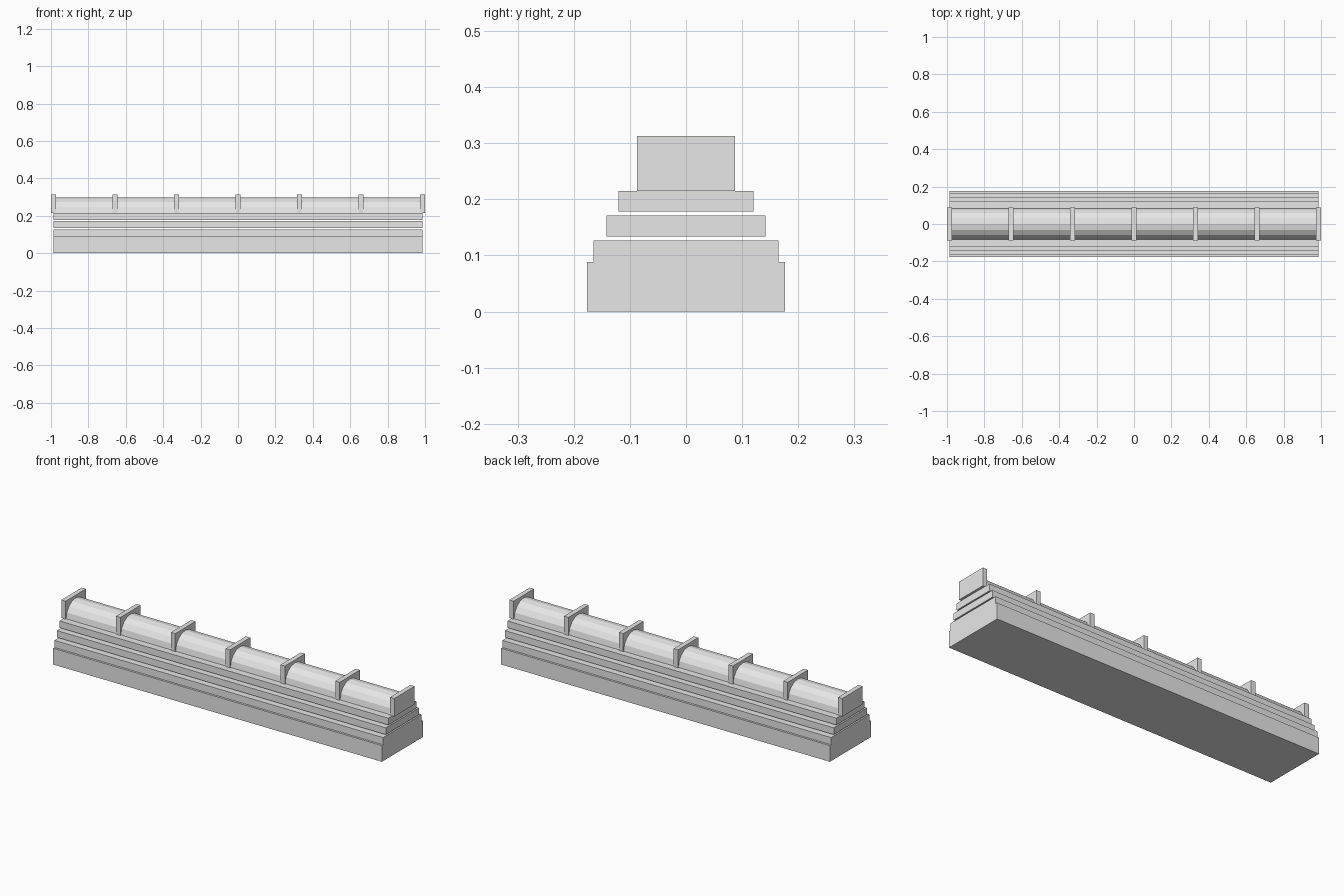
import bpy, bmesh, math

if "Cube" in bpy.data.objects:
    bpy.data.objects.remove(bpy.data.objects["Cube"])

# One plain grey for the whole model
grey = bpy.data.materials.new("light grey")
grey.diffuse_color = (0.8, 0.8, 0.8, 1)
grey.use_nodes = True
grey.node_tree.nodes["Principled BSDF"].inputs["Base Color"].default_value = grey.diffuse_color


def extrude_profile(name, profile, x0, x1):
    """Closed prism from a (y, z) profile running along x."""
    bm = bmesh.new()
    a = [bm.verts.new((x0, y, z)) for y, z in profile]
    b = [bm.verts.new((x1, y, z)) for y, z in profile]
    n = len(profile)
    bm.faces.new(a)
    bm.faces.new(b[::-1])
    for i in range(n):
        j = (i + 1) % n
        bm.faces.new((a[i], b[i], b[j], a[j]))
    bmesh.ops.recalc_face_normals(bm, faces=bm.faces)
    mesh = bpy.data.meshes.new(name)
    bm.to_mesh(mesh)
    bm.free()
    mesh.materials.append(grey)
    obj = bpy.data.objects.new(name, mesh)
    bpy.context.collection.objects.link(obj)
    return obj


def box_profile(half, z0, z1):
    return [(-half, z0), (half, z0), (half, z1), (-half, z1)]


LENGTH = 0.987  # half length of the slabs

# Stepped base block
extrude_profile("base", [(-0.176, 0), (0.176, 0), (0.176, 0.088), (0.165, 0.088),
                         (0.165, 0.127), (-0.165, 0.127), (-0.165, 0.088),
                         (-0.176, 0.088)], -LENGTH, LENGTH)

# Two thinner courses, each separated by a narrow open joint
extrude_profile("lower_course", box_profile(0.142, 0.134, 0.171), -LENGTH, LENGTH)
extrude_profile("upper_course", box_profile(0.120, 0.178, 0.215), -LENGTH, LENGTH)

# Half-round ridge
SEGMENTS = 8
arc = [(0.083 * math.cos(math.pi * i / SEGMENTS),
        0.216 + 0.082 * math.sin(math.pi * i / SEGMENTS)) for i in range(SEGMENTS + 1)]
extrude_profile("ridge_barrel", arc, -LENGTH, LENGTH)

# Seven evenly spaced upright plates across the ridge
for i in range(7):
    x = -LENGTH + i * LENGTH / 3
    extrude_profile(f"ridge_plate_{i + 1}", box_profile(0.087, 0.215, 0.313),
                    x - 0.013, x + 0.013)
